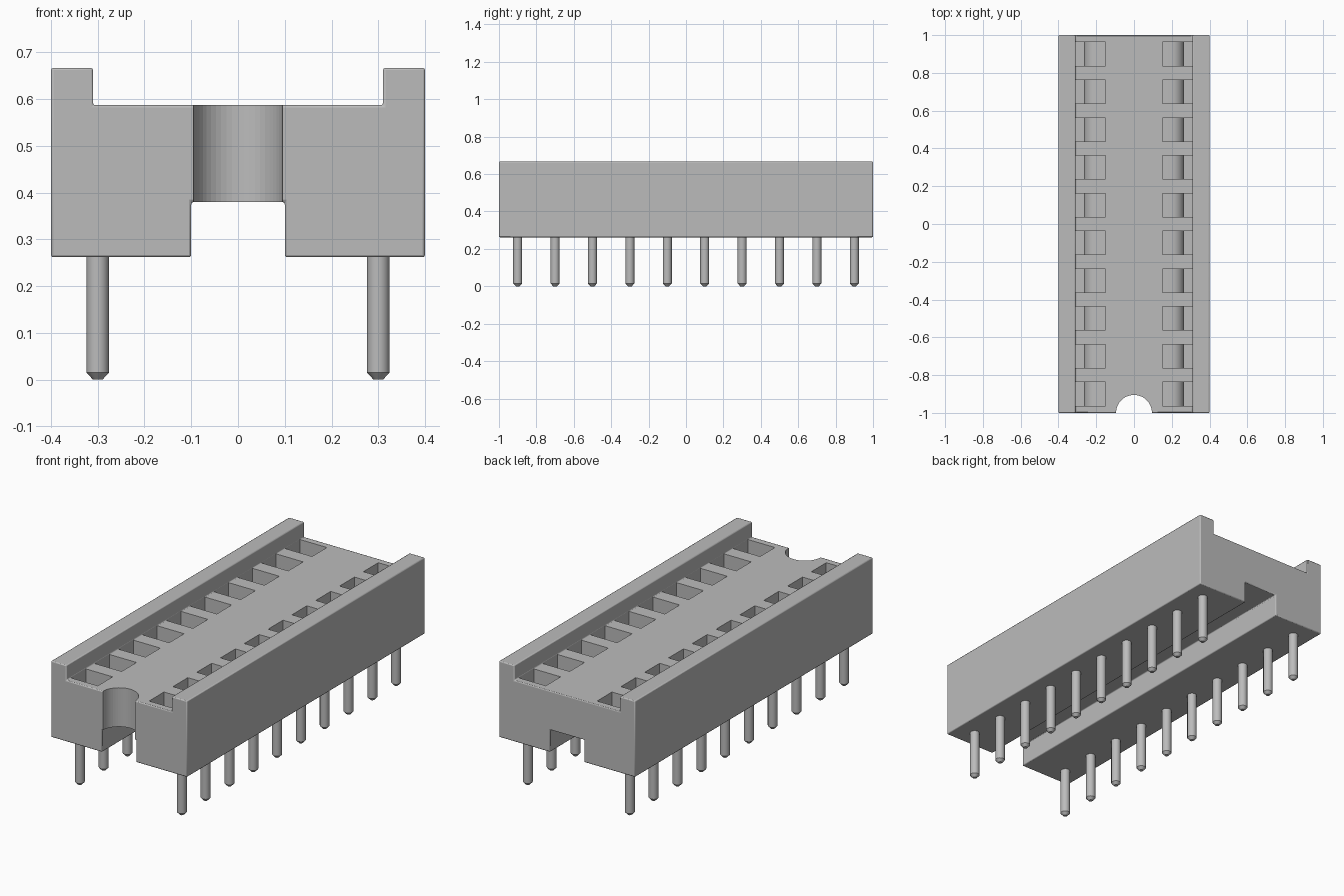
import bpy, bmesh, math
from mathutils import Matrix

if "Cube" in bpy.data.objects:
    bpy.data.objects.remove(bpy.data.objects["Cube"])

grey = bpy.data.materials.new("plain grey")
grey.use_nodes = True
COLOR = (0.5, 0.5, 0.5, 1)
grey.diffuse_color = COLOR
grey.node_tree.nodes["Principled BSDF"].inputs["Base Color"].default_value = COLOR

ROWS = [-0.9 + 0.2 * i for i in range(10)]


def finish(bm, name):
    bmesh.ops.recalc_face_normals(bm, faces=bm.faces)
    mesh = bpy.data.meshes.new(name)
    bm.to_mesh(mesh)
    bm.free()
    mesh.materials.append(grey)
    obj = bpy.data.objects.new(name, mesh)
    bpy.context.collection.objects.link(obj)
    return obj


def extrude_profile(bm, points, y0, y1):
    """Extrude an x-z outline along y."""
    face = bm.faces.new([bm.verts.new((x, y0, z)) for x, z in points])
    new = bmesh.ops.extrude_face_region(bm, geom=[face])["geom"]
    moved = [v for v in new if isinstance(v, bmesh.types.BMVert)]
    bmesh.ops.translate(bm, verts=moved, vec=(0, y1 - y0, 0))


def add_box(bm, x0, x1, y0, y1, z0, z1):
    extrude_profile(bm, [(x0, z0), (x1, z0), (x1, z1), (x0, z1)], y0, y1)


def cut(target, cutter):
    mod = target.modifiers.new("cut", "BOOLEAN")
    mod.object = cutter
    mod.solver = "EXACT"
    cutter.hide_render = True
    cutter.hide_set(True)


def smooth(obj):
    bpy.ops.object.select_all(action="DESELECT")
    obj.select_set(True)
    bpy.context.view_layer.objects.active = obj
    bpy.ops.object.shade_smooth_by_angle(angle=math.radians(35))


# Housing: rails along both edges, open channel underneath
half = [(0.1, 0.38), (0.1, 0.262), (0.4, 0.262), (0.4, 0.667), (0.31, 0.667), (0.31, 0.587)]
outline = half + [(-x, z) for x, z in reversed(half)]
bm = bmesh.new()
extrude_profile(bm, outline, -1, 1)
housing = finish(bm, "housing")
smooth(housing)
bevel = housing.modifiers.new("soft edges", "BEVEL")
bevel.width = 0.005
bevel.segments = 2

# Contact slots in two rows
bm = bmesh.new()
for y in ROWS:
    for x0, x1 in ((0.151, 0.309), (-0.309, -0.151)):
        add_box(bm, x0, x1, y - 0.0625, y + 0.0625, 0.3, 0.75)
cut(housing, finish(bm, "slot_cutter"))

# Half-round orientation notch in the front end
bm = bmesh.new()
bmesh.ops.create_cone(bm, cap_ends=True, segments=48, radius1=0.095, radius2=0.095,
                      depth=0.5, matrix=Matrix.Translation((0, -1, 0.55)))
cut(housing, finish(bm, "notch_cutter"))

# Spring contacts in the slots, rounded off towards the rails
R, TOP = 0.065, 0.48
bm = bmesh.new()
for side in (1, -1):
    arc = [math.radians(a) for a in range(0, 91, 15)]
    shape = [(0.15, 0.29), (0.265, 0.29)]
    shape += [(0.2 + R * math.cos(a), TOP - R + R * math.sin(a)) for a in arc]
    shape += [(0.15, TOP)]
    for y in ROWS:
        extrude_profile(bm, [(side * x, z) for x, z in shape], y - 0.063, y + 0.063)
smooth(finish(bm, "contacts"))

# Round pins with chamfered tips
bm = bmesh.new()
for x in (-0.3, 0.3):
    for y in ROWS:
        for r0, r1, z0, z1 in ((0.024, 0.024, 0.015, 0.28), (0.01, 0.024, 0, 0.015)):
            bmesh.ops.create_cone(bm, cap_ends=True, segments=24, radius1=r0, radius2=r1,
                                  depth=z1 - z0,
                                  matrix=Matrix.Translation((x, y, (z0 + z1) / 2)))
bmesh.ops.remove_doubles(bm, verts=bm.verts, dist=0.0001)
inner = [f for f in bm.faces if len(f.verts) > 4 and abs(f.calc_center_median().z - 0.015) < 0.001]
bmesh.ops.delete(bm, geom=inner, context="FACES_ONLY")
smooth(finish(bm, "pins"))
